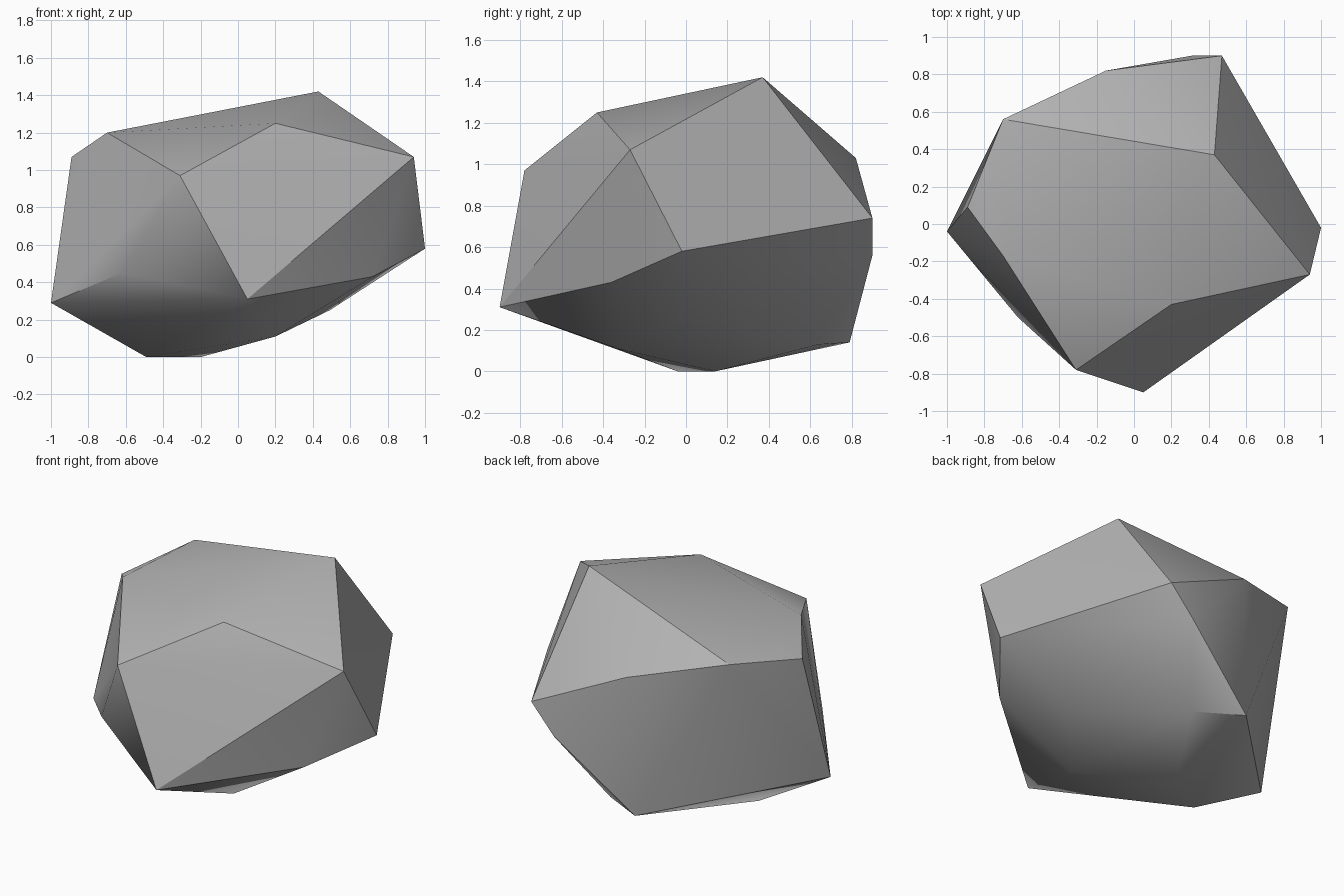
import bpy
import bmesh
import math
from mathutils import Vector

# Remove the default cube only
default_cube = bpy.data.objects.get("Cube")
if default_cube:
    bpy.data.objects.remove(default_cube, do_unlink=True)


def make_material(name, colour):
    material = bpy.data.materials.new(name)
    material.use_nodes = True
    material.diffuse_color = colour
    shader = next(node for node in material.node_tree.nodes
                  if node.type == "BSDF_PRINCIPLED")
    shader.inputs["Base Color"].default_value = colour
    shader.inputs["Roughness"].default_value = 1
    return material


def hull_object(name, corners, material, sharp_angle):
    """Wrap a convex skin around the corners and smooth its gentle edges."""
    mesh = bpy.data.meshes.new(name)
    bm = bmesh.new()
    for corner in corners:
        bm.verts.new(Vector(corner) / 100)
    hull = bmesh.ops.convex_hull(bm, input=bm.verts[:])
    # Drop any corner that ended up inside the skin
    loose = [vert for vert in bm.verts if not vert.link_faces]
    bmesh.ops.delete(bm, geom=loose, context="VERTS")
    bmesh.ops.recalc_face_normals(bm, faces=bm.faces[:])
    bm.to_mesh(mesh)
    bm.free()
    mesh.materials.append(material)

    stone = bpy.data.objects.new(name, mesh)
    bpy.context.collection.objects.link(stone)
    bpy.ops.object.select_all(action="DESELECT")
    stone.select_set(True)
    bpy.context.view_layer.objects.active = stone
    bpy.ops.object.shade_smooth_by_angle(angle=math.radians(sharp_angle))
    return stone


# Chiselled corners of the boulder, in hundredths of a unit
crown = [(43, 37, 142), (20, -43, 125), (-70, -17, 120),
         (-70, 56, 116), (94, -27, 107), (-89, 9, 107)]
shoulders = [(-15, 82, 103), (-31, -78, 97), (47, 90, 74)]
waist = [(100, -2, 58), (31, 90, 56), (-62, -50, 45),
         (72, -36, 43), (5, -90, 31), (-100, -4, 29)]
underside = [(49, 0, 25), (-19, 79, 14), (9, 64, 13),
             (20, -33, 11), (-49, -4, 0), (-20, 14, 0)]

stone_grey = make_material("stone grey", (0.45, 0.45, 0.45, 1))
hull_object("boulder", crown + shoulders + waist + underside, stone_grey, 32)
